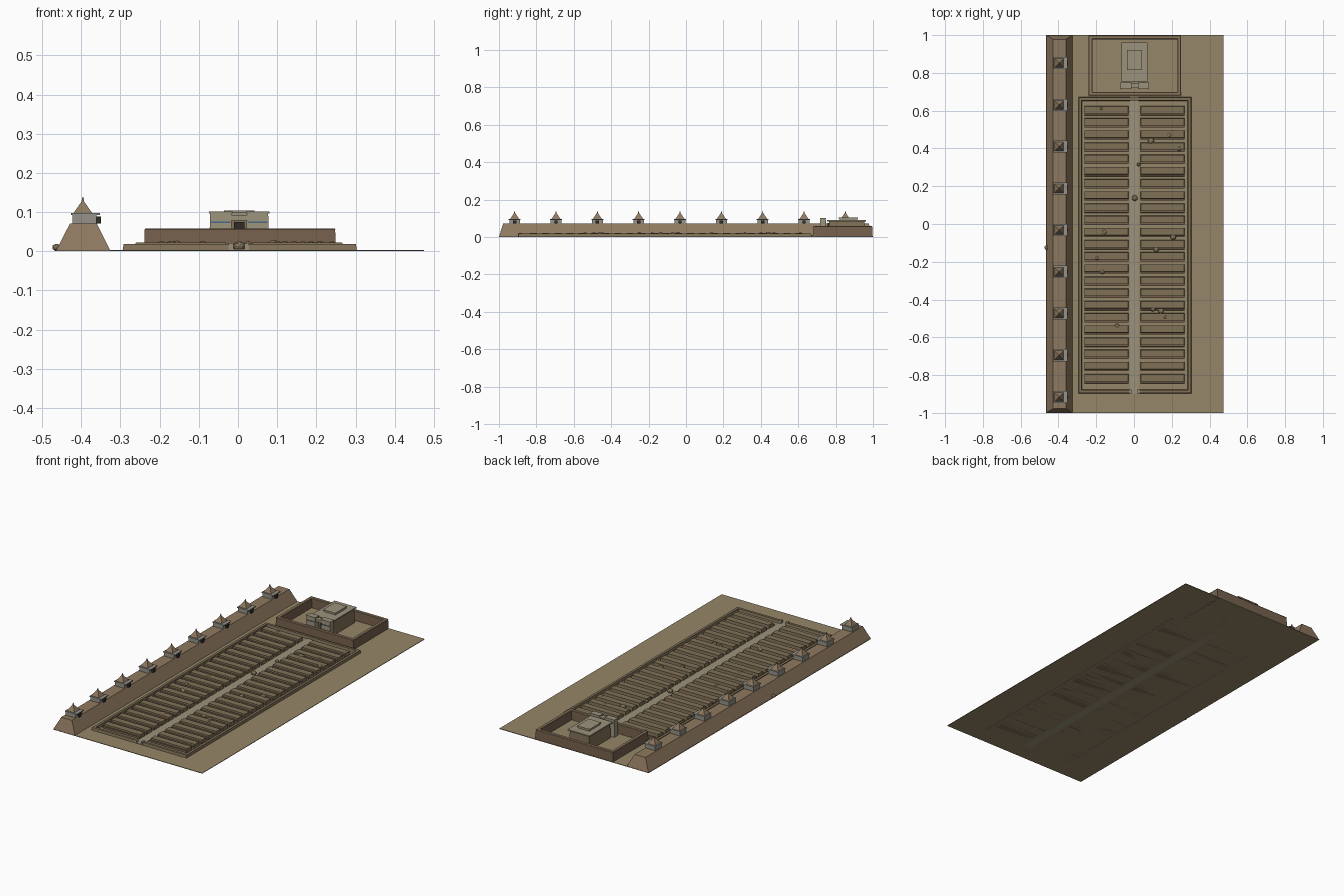
import bpy, bmesh, math, random

if "Cube" in bpy.data.objects:
    bpy.data.objects.remove(bpy.data.objects["Cube"])
random.seed(4)


def material(name, rgb):
    m = bpy.data.materials.new(name)
    m.diffuse_color = (*rgb, 1)
    m.use_nodes = True
    m.node_tree.nodes["Principled BSDF"].inputs["Base Color"].default_value = m.diffuse_color
    return m


SAND = material("sand", (0.30, 0.24, 0.14))
EARTH = material("packed_earth", (0.27, 0.19, 0.115))
BRICK = material("mud_brick", (0.22, 0.165, 0.095))
WALL = material("wall_brown", (0.18, 0.12, 0.075))
STONE = material("pale_stone", (0.33, 0.29, 0.20))
GREY = material("grey_stone", (0.30, 0.29, 0.25))
DARK = material("dark_opening", (0.03, 0.025, 0.02))
BLUE = material("blue_band", (0.06, 0.14, 0.25))


def add_frustum(bm, x0, x1, y0, y1, z0, z1, tx=0.0, ty=None):
    """Box whose top is inset by tx and ty."""
    ty = tx if ty is None else ty
    lo = [bm.verts.new((x, y, z0)) for x, y in ((x0, y0), (x1, y0), (x1, y1), (x0, y1))]
    hi = [bm.verts.new((x, y, z1)) for x, y in ((x0 + tx, y0 + ty), (x1 - tx, y0 + ty),
                                               (x1 - tx, y1 - ty), (x0 + tx, y1 - ty))]
    bm.faces.new(lo[::-1])
    bm.faces.new(hi)
    for i in range(4):
        j = (i + 1) % 4
        bm.faces.new((lo[i], lo[j], hi[j], hi[i]))


def finish(bm, name, mat):
    me = bpy.data.meshes.new(name)
    bm.to_mesh(me)
    bm.free()
    me.materials.append(mat)
    ob = bpy.data.objects.new(name, me)
    bpy.context.collection.objects.link(ob)
    return ob


def boxes(name, mat, *specs):
    bm = bmesh.new()
    for s in specs:
        add_frustum(bm, *s)
    return finish(bm, name, mat)


# ground sheet
boxes("ground", SAND, (-0.465, 0.475, -1, 1, 0, 0.003))

# long sloped rampart on the left
boxes("rampart", EARTH, (-0.465, -0.325, -1, 1, 0, 0.071, 0.036, 0.022))

# watch towers along the rampart
TX = -0.396
for i in range(9):
    y = 0.852 - i * 0.221
    boxes(f"tower_body_{i}", GREY,
          (TX - 0.027, TX + 0.035, y - 0.029, y + 0.029, 0.068, 0.093),
          (TX - 0.030, TX + 0.044, y - 0.032, y + 0.032, 0.092, 0.097))
    boxes(f"tower_door_{i}", DARK,
          (TX + 0.03, TX + 0.0465, y - 0.009, y + 0.009, 0.071, 0.089))
    boxes(f"tower_roof_{i}", EARTH,
          (TX - 0.024, TX + 0.024, y - 0.024, y + 0.024, 0.097, 0.128, 0.0215),
          (TX - 0.004, TX + 0.004, y - 0.004, y + 0.004, 0.125, 0.138, 0.003))

# low wall around the rows, open at the front gate
CX0, CX1, CY0, CY1, T = -0.295, 0.304, -0.897, 0.672, 0.02
boxes("court_wall", BRICK,
      (CX0, CX0 + T, CY0, CY1, 0, 0.018, 0.003),
      (CX1 - T, CX1, CY0, CY1, 0, 0.018, 0.003),
      (CX0, CX1, CY1 - T, CY1, 0, 0.018, 0.003),
      (CX0, -0.022, CY0, CY0 + T, 0, 0.018, 0.003),
      (0.026, CX1, CY0, CY0 + T, 0, 0.018, 0.003))
boxes("gate_posts", STONE,
      (-0.024, -0.012, CY0, CY0 + T, 0, 0.021),
      (0.016, 0.028, CY0, CY0 + T, 0, 0.021))

# central path
boxes("central_path", STONE, (-0.02, 0.025, CY0, CY1, 0, 0.006))

# two columns of long low rows, each with a step on its front side
body, step = bmesh.new(), bmesh.new()
for i in range(23):
    y = 0.6 - i * 0.0645
    for x0, x1 in ((-0.263, -0.029), (0.034, 0.268)):
        add_frustum(body, x0, x1, y - 0.016, y + 0.025, 0, 0.022, 0.002)
        add_frustum(step, x0, x1, y - 0.025, y - 0.014, 0, 0.013, 0.001)
finish(body, "row_blocks", BRICK)
finish(step, "row_steps", WALL)

# tall enclosure at the back, with a thin coping
EX0, EX1, EY0, EY1, W = -0.24, 0.25, 0.68, 0.998, 0.02
sides = ((EX0, EX0 + W, EY0, EY1), (EX1 - W, EX1, EY0, EY1),
         (EX0, EX1, EY0, EY0 + W), (EX0, EX1, EY1 - W, EY1))
boxes("enclosure_wall", WALL, *[(*s, 0, 0.056, 0.002) for s in sides])
boxes("enclosure_coping", EARTH,
      *[(*s, 0.0555, 0.058, 0.003) for s in sides])
boxes("enclosure_footing", BRICK,
      (EX0 - 0.004, EX1 + 0.004, EY0 - 0.008, EY0 + W, 0, 0.01))

# main hall: body, cornice, upper tier
boxes("hall_body", BRICK, (-0.06, 0.066, 0.762, 0.957, 0, 0.085, 0.003))
boxes("hall_cornice", STONE, (-0.066, 0.072, 0.755, 0.962, 0.084, 0.091))
boxes("hall_upper", STONE, (-0.033, 0.039, 0.82, 0.917, 0.09, 0.1),
      (-0.036, 0.042, 0.815, 0.92, 0.099, 0.104))

# gate towers in front of the hall
for n, (x0, x1) in (("left", (-0.074, -0.014)), ("right", (0.02, 0.08))):
    boxes(f"pylon_{n}", STONE, (x0, x1, 0.715, 0.75, 0, 0.097, 0.003),
          (x0, x1, 0.716, 0.749, 0.096, 0.101))
    boxes(f"pylon_band_{n}", BLUE, (x0 + 0.005, x1 - 0.005, 0.7145, 0.72, 0.072, 0.0755))
boxes("gate_lintel", STONE, (-0.018, 0.024, 0.72, 0.745, 0.078, 0.092))
boxes("hall_door", DARK, (-0.01, 0.016, 0.757, 0.77, 0, 0.074))

# scattered boulders: x, y, radius
ROCKS = [(0.09, 0.44, 0.018), (0.187, 0.47, 0.015), (0.24, 0.40, 0.014), (0.025, 0.315, 0.01),
         (0.003, 0.137, 0.016), (-0.157, -0.043, 0.017), (0.208, -0.07, 0.016),
         (0.118, -0.135, 0.015), (-0.196, -0.18, 0.012), (-0.168, -0.25, 0.016),
         (0.1, -0.45, 0.014), (0.143, -0.46, 0.016), (0.165, -0.492, 0.011),
         (-0.09, -0.54, 0.014), (-0.174, 0.61, 0.01), (-0.463, -0.125, 0.012)]
for i, (x, y, r) in enumerate(ROCKS):
    bm = bmesh.new()
    bmesh.ops.create_icosphere(bm, subdivisions=2, radius=r)
    for v in bm.verts:
        v.co *= random.uniform(0.92, 1.0)
        v.co.z *= 0.8
    zc = max(0.8 * r, 0.026 - 0.8 * r) if x > -0.4 else 0.8 * r
    bmesh.ops.translate(bm, verts=bm.verts, vec=(x, y, zc))
    finish(bm, f"boulder_{i}", BRICK)
